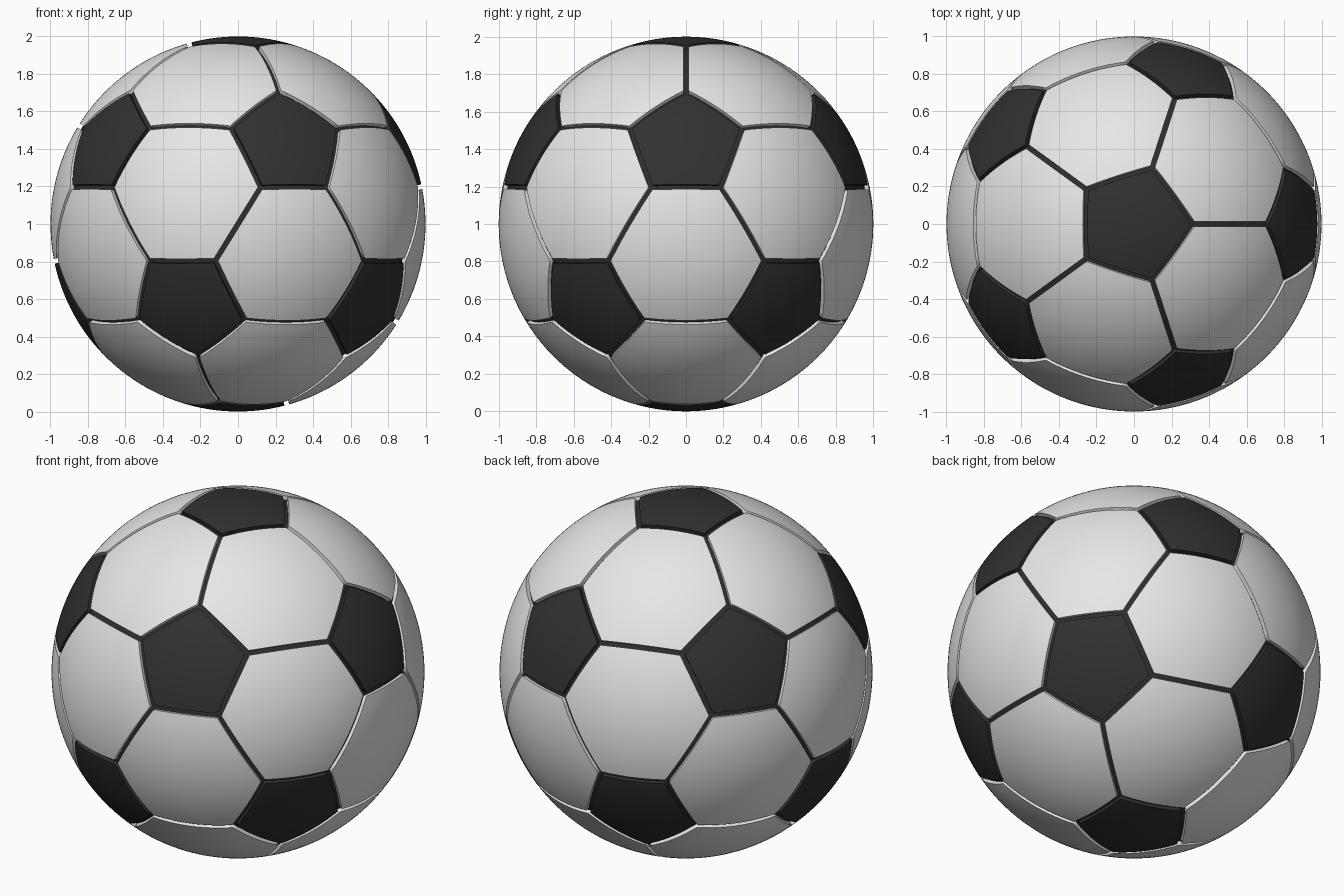
import bpy, bmesh, math
from itertools import combinations
from mathutils import Vector

if "Cube" in bpy.data.objects:
    bpy.data.objects.remove(bpy.data.objects["Cube"])

CENTRE = Vector((0, 0, 1))
PENT_R = 0.302    # circumradius of a black panel
DARK_R = 0.331    # circumradius of the opening left by the white panels
GAP = 0.0125      # half width of a seam between white panels
FLOOR = 0.978     # radius of the seam core


def material(name, value):
    m = bpy.data.materials.new(name)
    m.diffuse_color = (value, value, value, 1)
    m.use_nodes = True
    m.node_tree.nodes["Principled BSDF"].inputs["Base Color"].default_value = m.diffuse_color
    return m


white = material("white", 0.8)
black = material("black", 0.03)
seam = material("seam black", 0.027)


def add_object(name, bm, mat):
    me = bpy.data.meshes.new(name)
    bm.to_mesh(me)
    bm.free()
    me.materials.append(mat)
    ob = bpy.data.objects.new(name, me)
    ob.location = CENTRE
    bpy.context.collection.objects.link(ob)


def panel(name, corners, mat):
    """Spherical polygon with short walls running down into the seam."""
    c = sum(corners, Vector()).normalized()
    u = c.orthogonal().normalized()
    v = c.cross(u)
    corners = sorted(corners, key=lambda p: math.atan2(p.dot(v), p.dot(u)))
    bm = bmesh.new()
    mid = bm.verts.new(c)
    ring = [bm.verts.new(p) for p in corners]
    for i, a in enumerate(ring):
        bm.faces.new((mid, a, ring[(i + 1) % len(ring)]))
    bmesh.ops.subdivide_edges(bm, edges=bm.edges[:], cuts=11, use_grid_fill=True)
    for p in bm.verts:
        p.co.normalize()
    rim = [e for e in bm.edges if e.is_boundary]
    for f in bm.faces:
        f.smooth = True
    new = bmesh.ops.extrude_edge_only(bm, edges=rim)["geom"]
    for p in new:
        if isinstance(p, bmesh.types.BMVert):
            p.co *= FLOOR - 0.006
    for e in rim:
        e.smooth = False
    bmesh.ops.recalc_face_normals(bm, faces=bm.faces[:])
    add_object(name, bm, mat)


def toward(a, b, r):
    """Point on the unit sphere, r away from axis a, on the arc to b."""
    t = (b - a * a.dot(b)).normalized()
    return a * math.sqrt(1 - r * r) + t * r


# Icosahedron directions: poles plus two staggered rings
h, r = 1 / math.sqrt(5), 2 / math.sqrt(5)
axes = [Vector((0, 0, 1)), Vector((0, 0, -1))]
for k in range(5):
    for z, turn in ((h, 0), (-h, 36)):
        a = math.radians(72 * k + turn)
        axes.append(Vector((r * math.cos(a), r * math.sin(a), z)))


def near(a, b):
    return 0.4 < a.dot(b) < 0.5


# Black pentagon panels
for a in axes:
    panel("black_panel", [toward(a, b, PENT_R) for b in axes if near(a, b)], black)

# White hexagon panels
slide = GAP / math.sin(math.radians(54))
for tri in combinations(axes, 3):
    if all(near(a, b) for a, b in combinations(tri, 2)):
        pts = []
        for a in tri:
            p, q = [toward(a, b, DARK_R) for b in tri if b is not a]
            d = (q - p).normalized() * slide
            pts += [(p + d).normalized(), (q - d).normalized()]
        panel("white_panel", pts, white)

# Dark core showing through the seams
bm = bmesh.new()
bmesh.ops.create_icosphere(bm, subdivisions=5, radius=FLOOR)
for f in bm.faces:
    f.smooth = True
add_object("seam_core", bm, seam)
